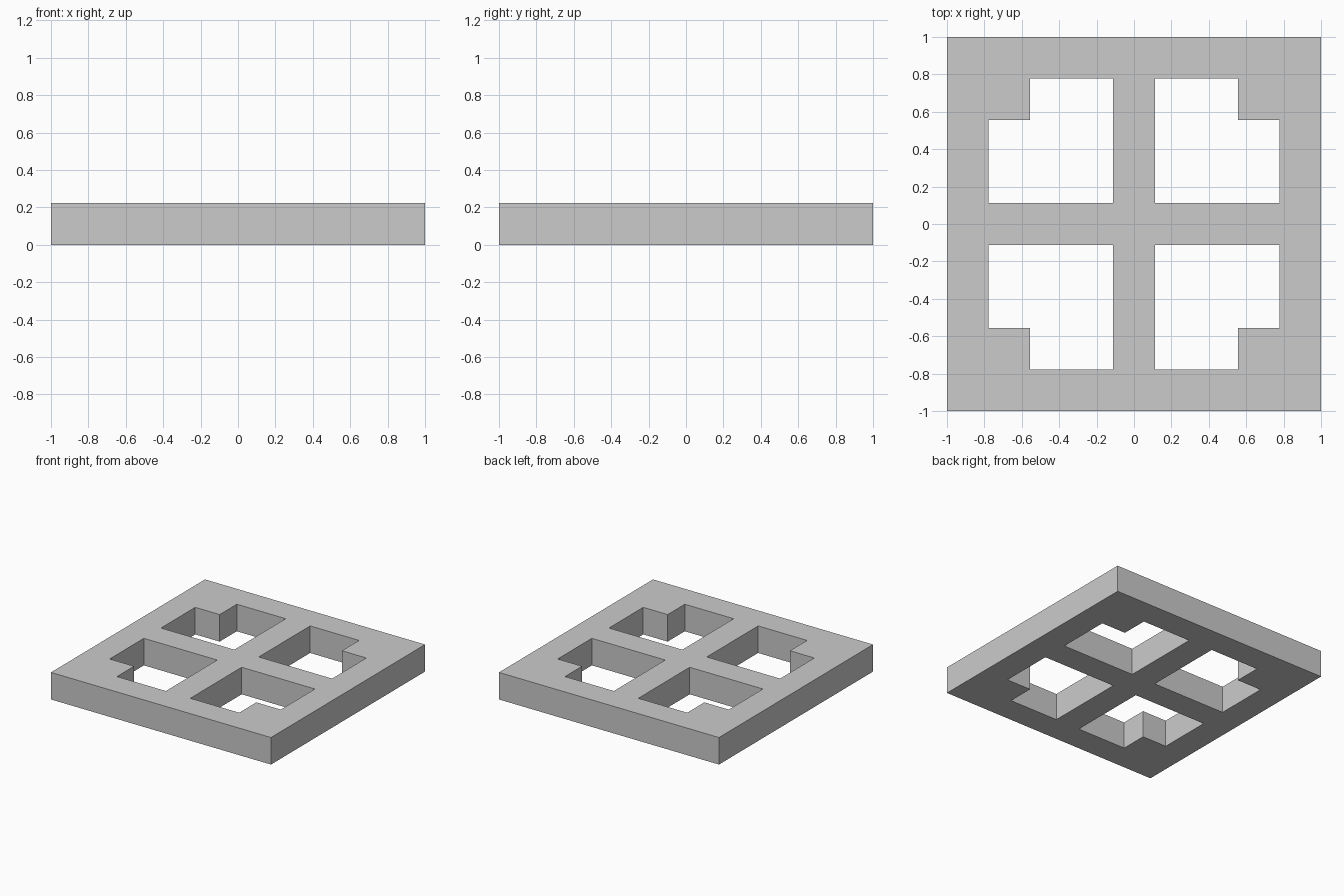
import bpy
import bmesh

if "Cube" in bpy.data.objects:
    bpy.data.objects.remove(bpy.data.objects["Cube"])

U = 1 / 9                                  # module: the plate is 18 units wide
LINES = [-9, -7, -5, -1, 1, 5, 7, 9]       # grid lines shared by x and y


def is_solid(cx, cy):
    ax, ay = abs(cx), abs(cy)
    rim = max(ax, ay) > 7
    cross_bar = min(ax, ay) < 1
    corner_block = min(ax, ay) > 5
    return rim or cross_bar or corner_block


# Flat outline of the lattice: rim, cross bars and inner corner blocks
bm = bmesh.new()
verts = [[bm.verts.new((x * U, y * U, 0)) for y in LINES] for x in LINES]
for i in range(len(LINES) - 1):
    for j in range(len(LINES) - 1):
        cx = (LINES[i] + LINES[i + 1]) / 2
        cy = (LINES[j] + LINES[j + 1]) / 2
        if is_solid(cx, cy):
            bm.faces.new((verts[i][j], verts[i + 1][j],
                          verts[i + 1][j + 1], verts[i][j + 1]))

mesh = bpy.data.meshes.new("lattice_plate")
bm.to_mesh(mesh)
bm.free()
plate = bpy.data.objects.new("lattice_plate", mesh)
bpy.context.collection.objects.link(plate)

# Plate thickness, grown upward from the ground
solid = plate.modifiers.new("thickness", 'SOLIDIFY')
solid.thickness = 2 * U
solid.offset = 1
